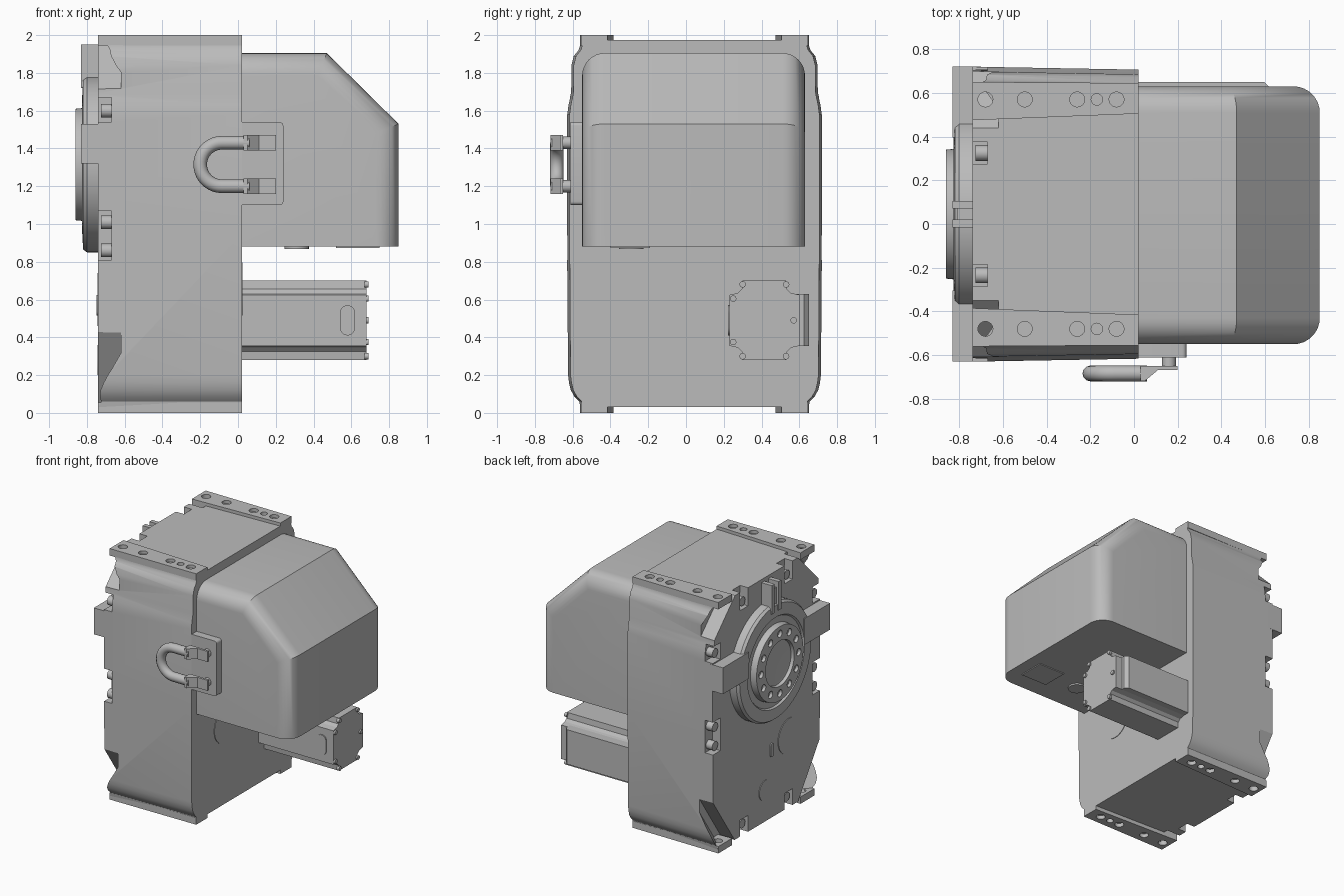
import bpy, bmesh, math
from mathutils import Vector, Matrix

if "Cube" in bpy.data.objects:
    bpy.data.objects.remove(bpy.data.objects["Cube"])

grey = bpy.data.materials.new("machine grey")
grey.use_nodes = True
GREY = (0.5, 0.5, 0.5, 1)
grey.diffuse_color = GREY
grey.node_tree.nodes["Principled BSDF"].inputs["Base Color"].default_value = GREY
MID = 0.045          # centre line of the housing in y
FACE = -0.74         # output side of the housing
AXIS_Z = 1.315       # height of the output shaft


def finish(name, bm, angle=32):
    bmesh.ops.remove_doubles(bm, verts=bm.verts, dist=1e-5)
    bmesh.ops.recalc_face_normals(bm, faces=bm.faces)
    me = bpy.data.meshes.new(name)
    bm.to_mesh(me)
    bm.free()
    me.materials.append(grey)
    me.shade_smooth()
    me.set_sharp_from_angle(angle=math.radians(angle))
    ob = bpy.data.objects.new(name, me)
    bpy.context.scene.collection.objects.link(ob)
    return ob


def add_prism(bm, pts, axis, a, b):
    """Extrude a 2D outline along an axis; outline is (y,z), (x,z) or (x,y)."""
    def place(p, t):
        return {"x": (t, *p), "y": (p[0], t, p[1]), "z": (*p, t)}[axis]
    low = [bm.verts.new(place(p, a)) for p in pts]
    high = [bm.verts.new(place(p, b)) for p in pts]
    n = len(pts)
    faces = [bm.faces.new(low), bm.faces.new(high)]
    for i in range(n):
        j = (i + 1) % n
        faces.append(bm.faces.new((low[i], low[j], high[j], high[i])))
    bmesh.ops.recalc_face_normals(bm, faces=faces)


def circle(u, v, r, n=24):
    return [(u + r * math.cos(i * math.tau / n), v + r * math.sin(i * math.tau / n)) for i in range(n)]


def rect(u0, u1, v0, v1):
    return [(u0, v0), (u1, v0), (u1, v1), (u0, v1)]


def slot(u, v, r, half):
    arc = [math.pi * i / 10 for i in range(11)]
    return ([(u + r * math.cos(t), v + half + r * math.sin(t)) for t in arc]
            + [(u - r * math.cos(t), v - half - r * math.sin(t)) for t in arc])


def prisms(name, items):
    bm = bmesh.new()
    for item in items:
        add_prism(bm, *item)
    return finish(name, bm)


def carve(ob, cutter):
    mod = ob.modifiers.new("cut", "BOOLEAN")
    mod.operation, mod.solver, mod.object = "DIFFERENCE", "EXACT", cutter
    bpy.context.view_layer.update()
    me = bpy.data.meshes.new_from_object(ob.evaluated_get(bpy.context.evaluated_depsgraph_get()))
    ob.modifiers.clear()
    ob.data = me
    me.shade_smooth()
    me.set_sharp_from_angle(angle=math.radians(32))
    bpy.data.objects.remove(cutter)


def taper(ob):
    for v in ob.data.vertices:
        if v.co.x > 0:
            v.co.y = MID + (v.co.y - MID) * 0.98


# Housing: symmetric outline pulled along x, narrowing to the motor side
half = [(0.605, 0.03), (0.61, 0.06), (0.635, 0.085), (0.655, 0.12), (0.665, 0.16), (0.67, 0.2),
        (0.675, 0.95), (0.675, 1.58), (0.668, 1.63), (0.655, 1.69), (0.653, 1.84), (0.64, 1.89),
        (0.615, 1.92), (0.605, 1.95), (0.605, 1.975)]
outline = [(MID + o, z) for o, z in half] + [(MID - o, z) for o, z in reversed(half)]
housing = prisms("gear_housing", [(outline, "x", FACE, 0.02)])
taper(housing)

# Corner pockets with sloping floors, and notches around the cover bolts
bm = bmesh.new()
section = [(0, -0.9), (0, -0.62), (0.06, -0.62), (0.11, -0.67), (0.17, FACE), (0.17, -0.9)]
for side in (1, -1):
    for a, b in (((0.68, 0.44), (0.4, 0.03)), ((0.68, 1.69), (0.4, 1.97))):
        A, B = (Vector((0, MID + side * p[0], p[1])) for p in (a, b))
        along = (B - A).normalized()
        out = along.cross(Vector((1, 0, 0)))
        if out.y * side < 0:
            out.negate()
        rings = [[bm.verts.new(P + out * d + Vector((x, 0, 0))) for d, x in section]
                 for P in (A - along * 0.25, B + along * 0.1)]
        bm.faces.new(rings[0])
        bm.faces.new(rings[1])
        for i in range(len(section)):
            j = (i + 1) % len(section)
            bm.faces.new((rings[0][i], rings[0][j], rings[1][j], rings[1][i]))
    edge = sorted((MID + side * 0.58, MID + side * 0.8))
    for z0, z1 in ((0.81, 1.07), (1.54, 1.67)):
        add_prism(bm, rect(*edge, z0, z1), "x", -0.9, -0.67)
    y = MID + side * 0.28
    for z0, z1 in ((-0.1, 0.16), (1.83, 2.1)):
        add_prism(bm, rect(y - 0.05, y + 0.05, z0, z1), "x", -0.9, -0.67)
carve(housing, finish("pocket_cutter", bm))

# Mounting rails on top and bottom with bolt holes
for label, z0, z1 in (("bottom", 0, 0.055), ("top", 1.945, 2)):
    for word, side in (("left", 1), ("right", -1)):
        inner, outer = MID + side * 0.445, MID + side * 0.605
        plan = [(FACE, inner - side * 0.015), (0.02, inner + side * 0.015),
                (0.02, outer - side * 0.005), (FACE, outer)]
        rail = prisms(f"{label}_{word}_rail", [(plan, "z", z0, z1)])
        holes = [(circle(x, MID + side * 0.525, r), "z", z0 - 0.1, z1 + 0.1)
                 for x, r in ((-0.68, 0.034), (-0.5, 0.034), (-0.26, 0.034), (-0.17, 0.026), (-0.08, 0.034))]
        carve(rail, prisms("hole_cutter", holes))

# Cover bolts
bolts = []
for side in (1, -1):
    spots = [(0.625, z) for z in (0.86, 1.01, 1.6)] + [(0.28, z) for z in (0.11, 1.88)]
    bolts += [(circle(MID + side * o, z, 0.036, 20), "x", -0.725, -0.66) for o, z in spots]
prisms("cover_bolts", bolts)

# Output flange: turned profile (radius, x) about the shaft axis
bm = bmesh.new()
turned = [(0, -0.72), (0.465, -0.72), (0.465, -0.8), (0.45, -0.82), (0.36, -0.825), (0.35, -0.81),
          (0.3, -0.81), (0.295, -0.86), (0.18, -0.86), (0.175, -0.835), (0.15, -0.83), (0, -0.83)]
verts = [bm.verts.new((x, MID, AXIS_Z + r)) for r, x in turned]
edges = [bm.edges.new(pair) for pair in zip(verts, verts[1:])]
bmesh.ops.spin(bm, geom=verts + edges, cent=(0, MID, AXIS_Z), axis=(1, 0, 0),
               angle=math.tau, steps=72, use_duplicate=False)
flange = finish("output_flange", bm)
ring = circle(MID, AXIS_Z, 0.237, 12)
carve(flange, prisms("flange_hole_cutter", [(circle(y, z, 0.028, 16), "x", -0.9, -0.835) for y, z in ring]))

# Torque arms either side of the flange and the tab above it
for word, side in (("left", 1), ("right", -1)):
    ys = sorted((MID + side * 0.35, MID + side * 0.675))
    prisms(f"{word}_flange_arm", [(rect(*ys, 1.32, 1.53), "x", -0.83, -0.7)])
prisms("top_tab", [(rect(MID - 0.06, MID - 0.025, 1.72, 1.95), "x", -0.83, -0.72),
                   (rect(MID + 0.025, MID + 0.06, 1.72, 1.95), "x", -0.83, -0.72),
                   (rect(MID - 0.025, MID + 0.025, 1.72, 1.9), "x", -0.81, -0.72)])

# Thin inspection covers on both end faces
prisms("inspection_covers", [(circle(-0.24, 0.6, 0.14, 40), "x", -0.745, -0.73),
                             (circle(0.06, 0.28, 0.08, 32), "x", -0.745, -0.73),
                             (slot(-0.02, 0.57, 0.02, 0.035), "x", -0.748, -0.73),
                             (circle(-0.19, 0.655, 0.14, 40), "x", 0.01, 0.024)])

# Large hood on the motor side with rounded side edges
bm = bmesh.new()
add_prism(bm, [(0, 0.88), (0.85, 0.88), (0.85, 1.53), (0.47, 1.905), (0, 1.905)], "y", -0.55, 0.63)
bm.edges.ensure_lookup_table()
rounded = [e for e in bm.edges
           if abs(e.verts[0].co.y - e.verts[1].co.y) < 0.01
           and max(v.co.x for v in e.verts) > 0.1
           and max(v.co.z for v in e.verts) > 1]
bmesh.ops.bevel(bm, geom=rounded, offset=0.12, offset_type="OFFSET", segments=8,
                profile=0.5, affect="EDGES")
finish("rear_hood", bm, 30)
prisms("hood_underside_fittings", [(rect(0.52, 0.75, -0.4, -0.19), "z", 0.873, 0.89),
                                   (circle(0.31, -0.29, 0.065), "z", 0.868, 0.89)])

# Servo motor with notched corners, end plate, connector box and screws
cy, cz = 0.415, 0.49
corner = [(0.185, 0.135), (0.14, 0.145), (0.12, 0.165), (0.115, 0.21)]
quads = [(1, 1), (-1, 1), (-1, -1), (1, -1)]
shape = []
for sy, sz in quads:
    pts = corner if sy * sz > 0 else corner[::-1]
    shape += [(cy + sy * u, cz + sz * v) for u, v in pts]
prisms("motor_body", [(shape, "x", 0, 0.68)])
prisms("motor_side_box", [([(0, 0.55), (0.62, 0.55), (0.62, 0.625), (0.595, 0.65), (0, 0.65)], "z", 0.355, 0.63)])
prisms("motor_side_port", [(slot(0.58, cz, 0.04, 0.04), "y", 0.222, 0.24)])
heads = [(cy - 0.165, cz + 0.115), (cy - 0.165, cz - 0.115), (0.57, cz)]
heads += [(cy + sy * 0.115, cz + sz * 0.19) for sy, sz in quads]
prisms("motor_screws", [(circle(y, z, 0.017, 14), "x", 0.67, 0.692) for y, z in heads])

# Lifting shackle: mounting block, bent bar, lugs and pins
bm = bmesh.new()
add_prism(bm, rect(-0.02, 0.24, 1.1, 1.54), "y", -0.612, -0.5)
bmesh.ops.bevel(bm, geom=[e for e in bm.edges if abs(e.verts[0].co.y - e.verts[1].co.y) > 0.05
                          and e.verts[0].co.x > 0.1],
                offset=0.02, segments=4, profile=0.5, affect="EDGES")
finish("shackle_block", bm)
curve = bpy.data.curves.new("shackle_bar", "CURVE")
curve.dimensions = "3D"
curve.bevel_depth = 0.036
curve.bevel_resolution = 4
curve.use_fill_caps = True
bend = [(-0.085 - 0.115 * math.sin(math.pi * i / 20), 0.115 * math.cos(math.pi * i / 20)) for i in range(21)]
path = [(0.06, 0.115)] + bend + [(0.06, -0.115)]
spline = curve.splines.new("POLY")
spline.points.add(len(path) - 1)
for point, (x, dz) in zip(spline.points, path):
    point.co = (x, -0.684, AXIS_Z + dz, 1)
spline.use_smooth = True
curve.materials.append(grey)
bpy.context.scene.collection.objects.link(bpy.data.objects.new("shackle_bar", curve))
for word, dz in (("upper", 0.115), ("lower", -0.115)):
    z = AXIS_Z + dz
    prisms(f"{word}_shackle_lug", [
        ([(0.03, -0.718), (0.05, -0.718), (0.11, -0.668), (0.2, -0.668), (0.2, -0.65), (0.03, -0.65)],
         "z", z - 0.042, z + 0.042),
        (circle(0.16, z, 0.032, 20), "y", -0.655, -0.6)])
